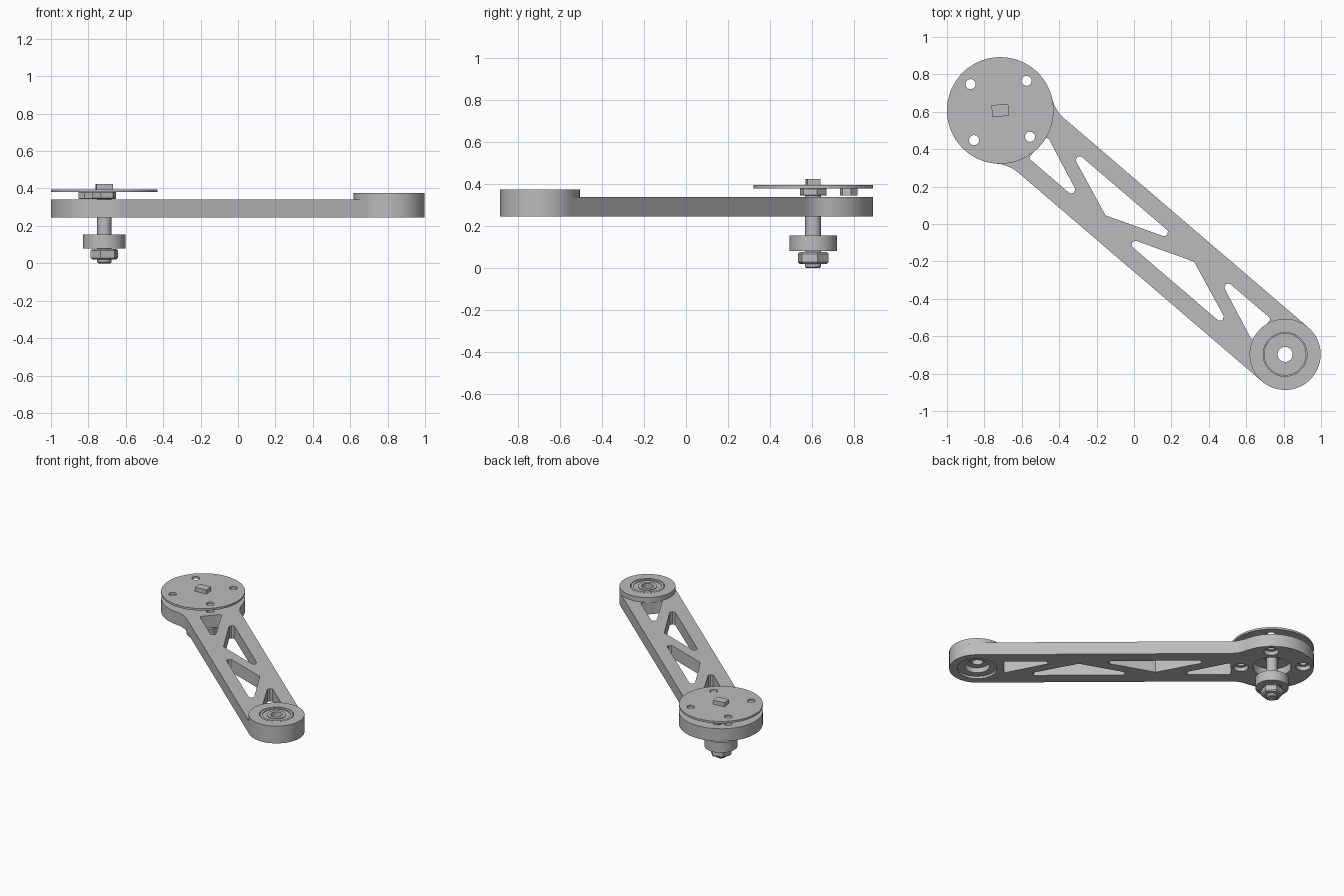
import bpy, bmesh, math
from mathutils import Vector

if "Cube" in bpy.data.objects:
    bpy.data.objects.remove(bpy.data.objects["Cube"])

A = Vector((-0.715, 0.607))          # large end centre
B = Vector((0.808, -0.697))          # small end centre
D = (B - A).normalized()
N = Vector((-D.y, D.x))
LEN = (B - A).length
Z0, Z1 = 0.245, 0.34                 # arm bottom and top

grey = bpy.data.materials.new("plain_grey")
grey.diffuse_color = (0.5, 0.5, 0.5, 1)
grey.use_nodes = True
grey.node_tree.nodes["Principled BSDF"].inputs["Base Color"].default_value = grey.diffuse_color


def world(u, v):
    """Arm coordinates (along, across) to x, y."""
    return A + D * u + N * v


def finish(name, bm):
    bmesh.ops.remove_doubles(bm, verts=bm.verts, dist=1e-5)
    bmesh.ops.recalc_face_normals(bm, faces=bm.faces)
    me = bpy.data.meshes.new(name)
    bm.to_mesh(me)
    bm.free()
    ob = bpy.data.objects.new(name, me)
    bpy.context.collection.objects.link(ob)
    me.materials.append(grey)
    return ob


def prism(name, pts, z0, z1):
    bm = bmesh.new()
    f = bm.faces.new([bm.verts.new((p[0], p[1], z0)) for p in pts])
    ext = bmesh.ops.extrude_face_region(bm, geom=[f])["geom"]
    for v in ext:
        if isinstance(v, bmesh.types.BMVert):
            v.co.z = z1
    return finish(name, bm)


def circle(c, r, n=48, turn=0.0):
    return [(c[0] + r * math.cos(turn + 2 * math.pi * i / n),
             c[1] + r * math.sin(turn + 2 * math.pi * i / n)) for i in range(n)]


def lathe(name, c, profile, n=48, turn=0.0):
    """Spin a closed (radius, z) profile about the vertical line through c."""
    bm = bmesh.new()
    rings = [[bm.verts.new((x, y, z)) for x, y in circle(c, max(r, 1e-7), n, turn)]
             for r, z in profile]
    for k, a in enumerate(rings):
        b = rings[(k + 1) % len(rings)]
        if profile[k][0] == 0 and profile[(k + 1) % len(rings)][0] == 0:
            continue
        for i in range(n):
            j = (i + 1) % n
            bm.faces.new((a[i], a[j], b[j], b[i]))
    return finish(name, bm)


def round_corners(pts, radii, n=8):
    out = []
    for i, r in enumerate(radii):
        p = Vector(pts[i])
        a = (Vector(pts[i - 1]) - p).normalized()
        b = (Vector(pts[(i + 1) % len(pts)]) - p).normalized()
        if r == 0:
            out.append(p)
            continue
        half = a.angle(b) / 2
        c = p + (a + b).normalized() * r / math.sin(half)
        t = r / math.tan(half)
        s, e = p + a * t - c, p + b * t - c
        for k in range(n + 1):
            out.append(c + s.lerp(e, k / n).normalized() * r)
    return out


def cut(ob, cutters):
    for c in cutters:
        m = ob.modifiers.new("cut", 'BOOLEAN')
        m.operation, m.solver, m.object = 'DIFFERENCE', 'EXACT', c
    dg = bpy.context.evaluated_depsgraph_get()
    me = bpy.data.meshes.new_from_object(ob.evaluated_get(dg))
    ob.modifiers.clear()
    ob.data = me
    me.materials.clear()
    me.materials.append(grey)


# Arm outline: large disc, concave blends, straight sides, small rounded end
RB, RS, RF = 0.285, 0.19, 0.2
fu = math.sqrt((RB + RF) ** 2 - (RS + RF) ** 2)
ta = math.atan2(RS + RF, fu)
side = []
for i in range(33):                                   # half of the large end
    a = math.pi + (ta - math.pi) * i / 32
    side.append((RB * math.cos(a), RB * math.sin(a)))
for i in range(1, 11):                                # blend
    a = ta + math.pi + (math.pi / 2 - ta) * i / 10
    side.append((fu + RF * math.cos(a), RS + RF + RF * math.sin(a)))
for i in range(25):                                   # half of the small end
    a = math.pi / 2 * (1 - i / 24)
    side.append((LEN + RS * math.cos(a), RS * math.sin(a)))
outline = side + [(u, -v) for u, v in reversed(side[1:-1])]
arm = prism("arm", [world(u, v) for u, v in outline], Z0, Z1)

# Truss windows
W = 0.095
windows = [
    ([(0.28, -W), (0.67, -W), (0.28, 0.06)], (0.015, 0.02, 0.015)),
    ([(0.385, W), (1.2, W), (0.792, -0.06)], (0.02, 0.02, 0)),
    ([(0.905, -W), (1.72, -W), (1.313, 0.06)], (0.02, 0.02, 0)),
    ([(1.435, W), (1.825, W), (1.825, -0.06)], (0.02, 0.015, 0.015)),
]
cutters = [prism("window_cutter", [world(*p) for p in round_corners(t, r)], 0.1, 0.5)
           for t, r in windows]

# Screw holes around the large end, counterbored from below
screw_holes, bores = [], []
for k in range(4):
    a = math.radians(49.3 + 90 * k - 0.8)
    c = A + Vector((math.cos(a), math.sin(a))) * 0.212
    screw_holes.append(prism("screw_hole_cutter", circle(c, 0.027, 24), 0.1, 0.5))
    bores.append(prism("counterbore_cutter", circle(c, 0.05, 32), 0.1, 0.275))

# Bearing seats and through holes at both ends
seats = [prism("seat_cutter", circle(c, r), a, b) for c, r, a, b in (
    (A, 0.13, 0.1, 0.305), (A, 0.045, 0.1, 0.5),
    (B, 0.135, 0.1, 0.262), (B, 0.085, 0.1, 0.5), (B, 0.117, 0.3, 0.5))]
cut(arm, cutters + screw_holes + bores + seats)

# Raised boss on the small end
boss = lathe("end_boss", B, [(0.117, 0.335), (RS, 0.335), (RS, 0.375), (0.117, 0.375)], 96)


def bearing(name, c, z):
    h, g = 0.075, 0.005
    return lathe(name, c, [
        (0.04, z), (0.065, z), (0.065, z + g), (0.095, z + g), (0.095, z), (0.113, z),
        (0.113, z + h), (0.095, z + h), (0.095, z + h - g), (0.065, z + h - g),
        (0.065, z + h), (0.04, z + h)])


end_bearing = bearing("end_bearing", B, 0.299)
lower_bearing = bearing("lower_bearing", A, 0.08)

# Cover disc with the square key on top
cover = prism("cover_disc", circle(A, RB, 96), 0.38, 0.395)
cut(cover, screw_holes)
t = math.radians(5)
ex, ey = Vector((math.cos(t), math.sin(t))), Vector((-math.sin(t), math.cos(t)))
key = prism("square_key", [A + ex * x * 0.045 + ey * y * 0.032
                           for x, y in ((-1, -1), (1, -1), (1, 1), (-1, 1))], 0.39, 0.425)

# Centre bolt, its head and nut, and a small spare nut under the disc
shaft = lathe("bolt_shaft", A, [(0, 0), (0.032, 0), (0.038, 0.006), (0.038, 0.36), (0, 0.36)], 32)


def hexagon(name, c, r, z0, z1, ch, turn):
    return lathe(name, c, [(0, z0), (r - ch, z0), (r, z0 + ch), (r, z1 - ch),
                           (r - ch, z1), (0, z1)], 6, turn)


head = hexagon("bolt_head", A, 0.066, 0.345, 0.381, 0.003, math.radians(15))
nut = hexagon("bolt_nut", A, 0.076, 0.02, 0.076, 0.009, math.radians(15))
spacer = hexagon("small_spacer", (-0.81, 0.777), 0.044, 0.345, 0.381, 0.002, math.radians(15))

# Remove helpers and smooth the round parts
for ob in list(bpy.data.objects):
    if "cutter" in ob.name:
        bpy.data.objects.remove(ob)
for ob in bpy.data.objects:
    ob.select_set(True)
    bpy.context.view_layer.objects.active = ob
bpy.ops.object.shade_smooth_by_angle(angle=math.radians(30))
